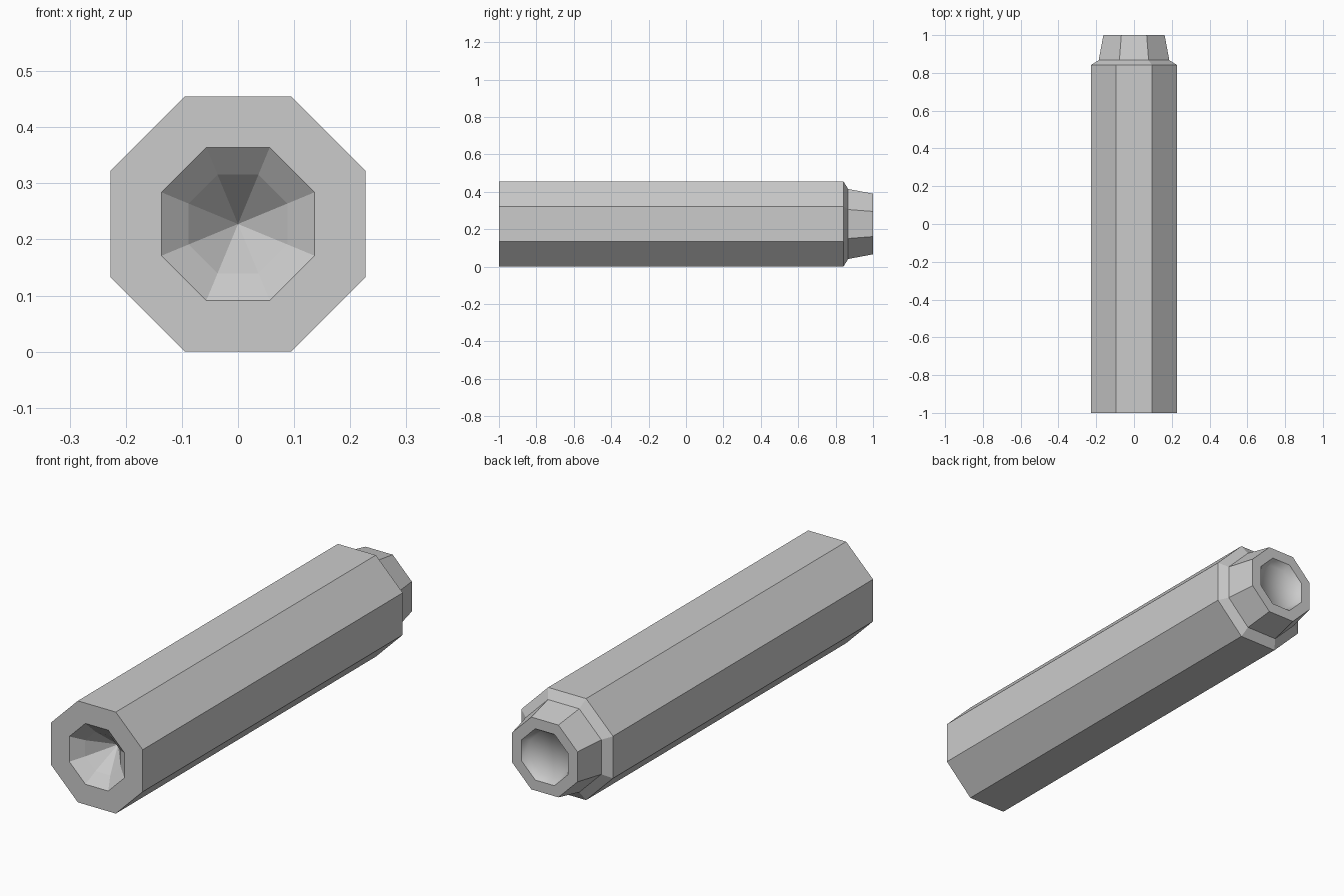
import bpy, bmesh, math
from mathutils import Vector

cube = bpy.data.objects.get("Cube")
if cube:
    bpy.data.objects.remove(cube)

APOTHEM = 0.2275   # half the width across flats
SIDES = 8

grey = bpy.data.materials.new("plain grey")
grey.use_nodes = True
grey.diffuse_color = (0.6, 0.6, 0.6, 1)
grey.node_tree.nodes["Principled BSDF"].inputs["Base Color"].default_value = (0.6, 0.6, 0.6, 1)


def octagon_ring(bm, apothem, y):
    """Ring of vertices around the long axis, with a flat side on top."""
    if apothem == 0:
        return [bm.verts.new((0, y, APOTHEM))]
    r = apothem / math.cos(math.pi / SIDES)
    angles = [(i + 0.5) * 2 * math.pi / SIDES for i in range(SIDES)]
    return [bm.verts.new((r * math.cos(a), y, APOTHEM + r * math.sin(a))) for a in angles]


# Profile (half width, y): front socket, front face, body, rear neck, rear recess
profile = [
    (0, -0.85), (0.088, -0.957), (0.1365, -1),
    (APOTHEM, -1), (APOTHEM, 0.842),
    (0.187, 0.867), (0.162, 1),
    (0.115, 1), (0.095, 0.97), (0, 0.97),
]
RECESS_START = 7   # profile point where the soft rear recess begins

bm = bmesh.new()
rings = [octagon_ring(bm, a, y) for a, y in profile]
for n, (near, far) in enumerate(zip(rings, rings[1:])):
    for i in range(SIDES):
        j = (i + 1) % SIDES
        corners = [near[i % len(near)], near[j % len(near)],
                   far[j % len(far)], far[i % len(far)]]
        face = bm.faces.new(list(dict.fromkeys(corners)))
        face.smooth = n >= RECESS_START
bmesh.ops.recalc_face_normals(bm, faces=bm.faces[:])

# Keep the recess rim crisp
for edge in bm.edges:
    if any(not f.smooth for f in edge.link_faces):
        edge.smooth = False

mesh = bpy.data.meshes.new("octagonal_rod")
bm.to_mesh(mesh)
bm.free()
mesh.materials.append(grey)
rod = bpy.data.objects.new("octagonal_rod", mesh)
bpy.context.collection.objects.link(rod)
